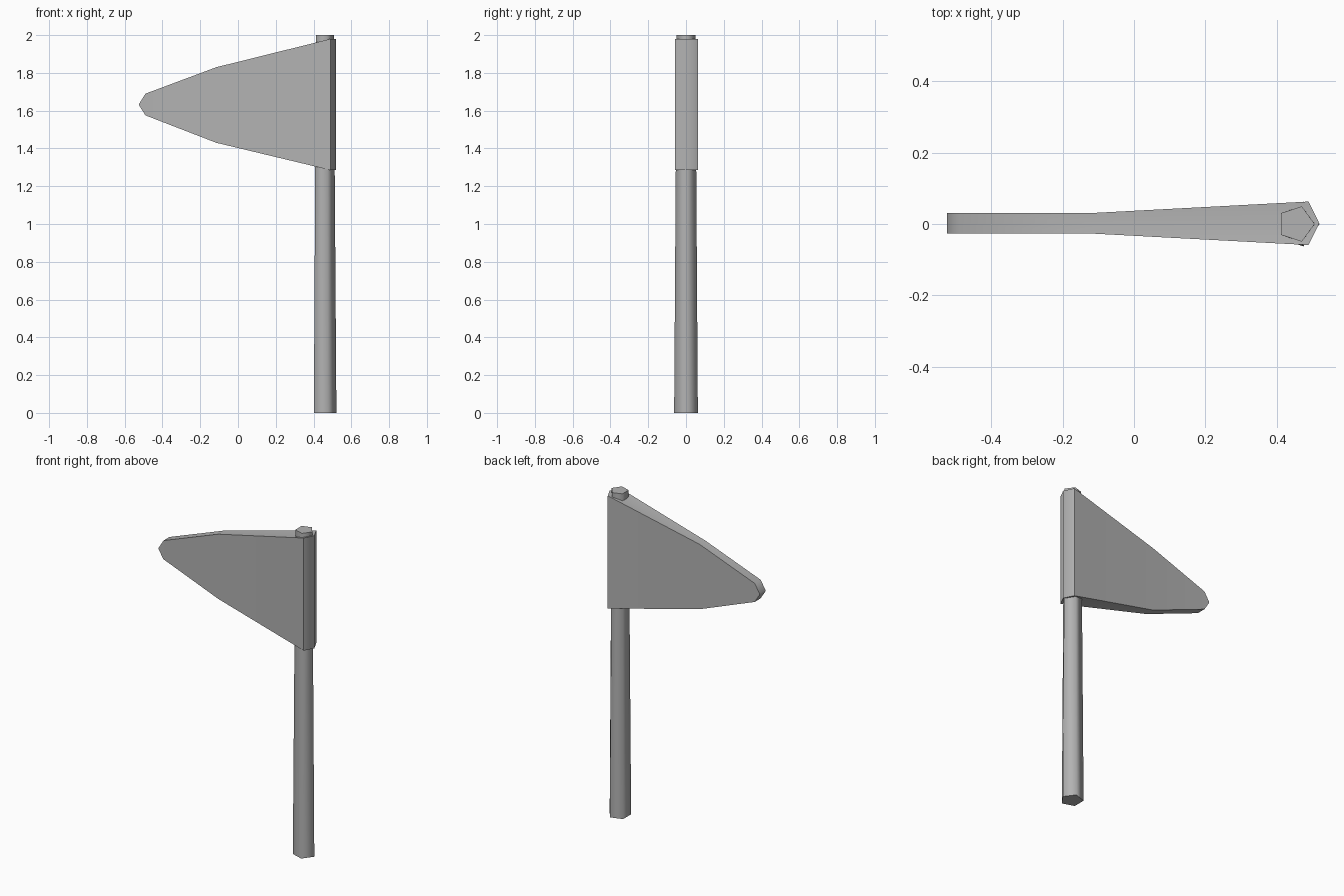
import bpy, bmesh, math

cube = bpy.data.objects.get("Cube")
if cube:
    bpy.data.objects.remove(cube, do_unlink=True)

grey = bpy.data.materials.new("plain grey")
grey.use_nodes = True
colour = (0.45, 0.45, 0.45, 1)
grey.diffuse_color = colour
grey.node_tree.nodes["Principled BSDF"].inputs["Base Color"].default_value = colour


def loft(name, rings):
    """Closed solid joining rings that share the same number of points."""
    bm = bmesh.new()
    loops = [[bm.verts.new(p) for p in ring] for ring in rings]
    n = len(loops[0])
    for a, b in zip(loops, loops[1:]):
        for i in range(n):
            j = (i + 1) % n
            bm.faces.new((a[i], a[j], b[j], b[i]))
    bm.faces.new(loops[0])
    bm.faces.new(loops[-1])
    bmesh.ops.recalc_face_normals(bm, faces=bm.faces)
    mesh = bpy.data.meshes.new(name)
    bm.to_mesh(mesh)
    bm.free()
    mesh.materials.append(grey)
    obj = bpy.data.objects.new(name, mesh)
    bpy.context.collection.objects.link(obj)
    bpy.ops.object.select_all(action="DESELECT")
    obj.select_set(True)
    bpy.context.view_layer.objects.active = obj
    bpy.ops.object.shade_smooth_by_angle(angle=math.radians(75))
    return obj


def pentagon(radius, cx, z):
    turn = math.tau / 5
    return [(cx + radius * math.cos(i * turn), radius * math.sin(i * turn), z)
            for i in range(5)]


# Tapered five-sided pole
loft("pole", [pentagon(0.066, 0.455, 0), pentagon(0.052, 0.455, 2)])

# Pennant stations: x, half thickness, lower z, upper z
stations = [(-0.49, 0.029, 1.575, 1.69),
            (-0.115, 0.029, 1.43, 1.83),
            (0.49, 0.061, 1.285, 1.98)]
middle = 0.002


def section(x, half, low, high):
    """Upright rectangle with a midpoint on each short edge."""
    return [(x, middle + side * half, z)
            for side, z in ((-1, low), (0, low), (1, low),
                            (1, high), (0, high), (-1, high))]


# The pennant narrows to a blunt tip and folds to a ridge behind the pole
rings = [section(-0.525, 0.029, 1.63, 1.634)]
rings += [section(*s) for s in stations]
pennant = loft("pennant", rings)

# Pull the ridge out from the middle of the pole end
bm = bmesh.new()
bm.from_mesh(pennant.data)
end = [f for f in bm.faces if all(v.co.x > 0.48 for v in f.verts)]
ridge = [v for v in end[0].verts if abs(v.co.y - middle) < 0.01]
bmesh.ops.connect_verts(bm, verts=ridge)
for v in ridge:
    v.co.x = 0.52
bm.normal_update()
bm.to_mesh(pennant.data)
bm.free()
bpy.ops.object.shade_smooth_by_angle(angle=math.radians(75))
